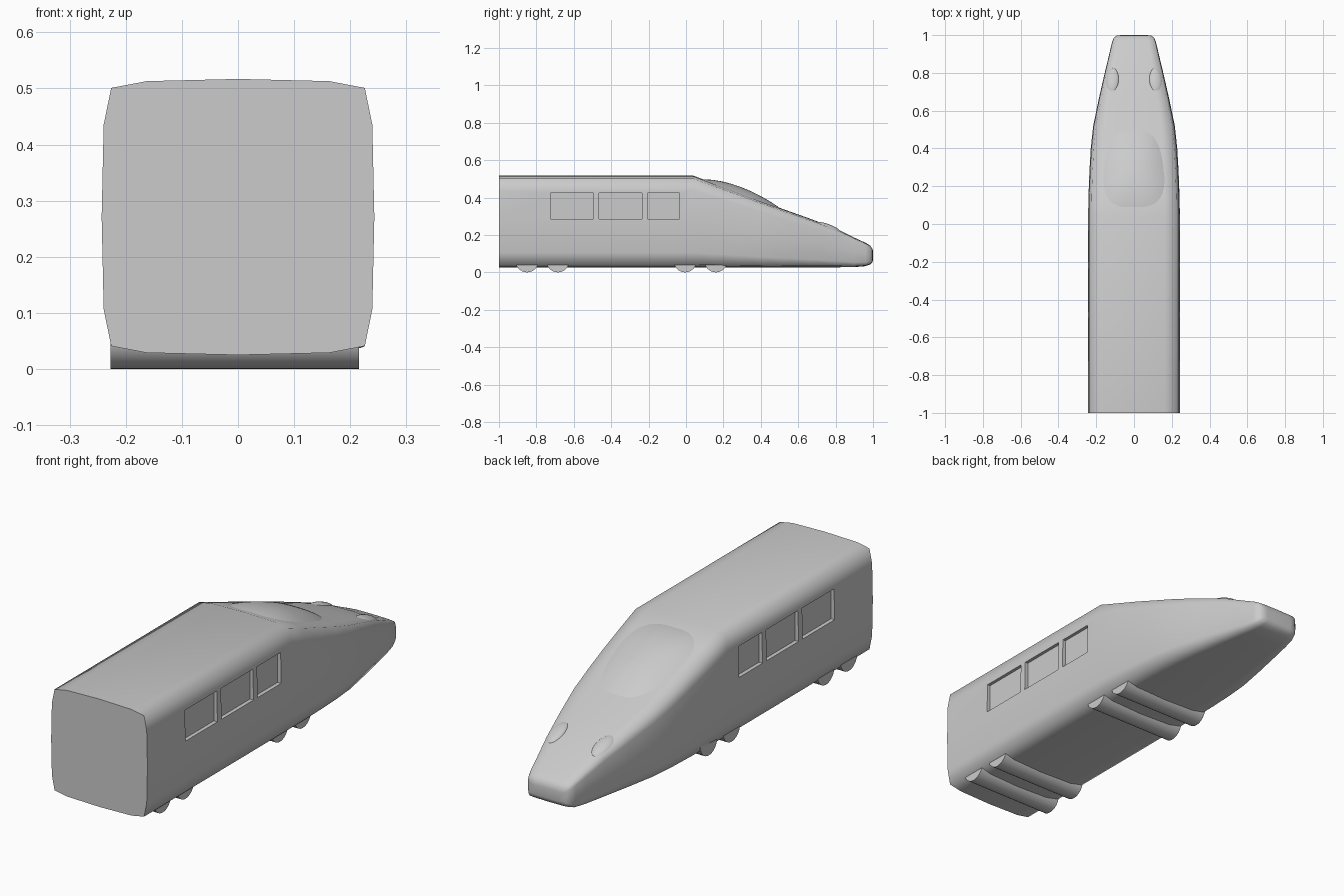
import bpy, bmesh, math

if "Cube" in bpy.data.objects:
    bpy.data.objects.remove(bpy.data.objects["Cube"])

def new_object(name, bm):
    bmesh.ops.recalc_face_normals(bm, faces=bm.faces)
    mesh = bpy.data.meshes.new(name)
    bm.to_mesh(mesh)
    bm.free()
    ob = bpy.data.objects.new(name, mesh)
    bpy.context.collection.objects.link(ob)
    return ob

def smooth(ob, deg):
    bpy.ops.object.select_all(action='DESELECT')
    ob.select_set(True)
    bpy.context.view_layer.objects.active = ob
    bpy.ops.object.shade_smooth_by_angle(angle=math.radians(deg))

# Cross-section quarter (fractions of half width / half height), mirrored to a ring
quarter = [(0, 1), (.67, .984), (.93, .935), (.985, .67), (1, 0)]
half = quarter + [(x, -z) for x, z in quarter[-2::-1]]
ring = half + [(-x, z) for x, z in half[-2:0:-1]]

# Stations along the body: y, half width, bottom z, top z
stations = [(-1, .243, .025, .517), (.04, .243, .025, .517), (.15, .241, .025, .475),
            (.28, .236, .025, .427), (.40, .229, .025, .381), (.52, .216, .025, .338),
            (.66, .187, .026, .288), (.80, .155, .027, .235), (.90, .131, .028, .186),
            (.96, .117, .033, .158), (.985, .108, .042, .143), (.997, .092, .054, .126),
            (1.0, .07, .065, .11)]

def top_z(y):
    for a, b in zip(stations, stations[1:]):
        if y <= b[0]:
            return a[3] + (b[3] - a[3]) * (y - a[0]) / (b[0] - a[0])
    return stations[-1][3]

# Body shell
bm = bmesh.new()
rows = []
for y, w, z0, z1 in stations:
    rows.append([bm.verts.new((w * x, y, (z0 + z1) / 2 + (z1 - z0) / 2 * z)) for x, z in ring])
n = len(ring)
for a, b in zip(rows, rows[1:]):
    for i in range(n):
        bm.faces.new((a[i], a[(i + 1) % n], b[(i + 1) % n], b[i]))
bm.faces.new(rows[0])
bm.faces.new(rows[-1])
body = new_object("train_body", bm)

# Recessed side windows
bm = bmesh.new()
for y0, y1 in ((-.725, -.495), (-.465, -.235), (-.205, -.035)):
    for s in (-1, 1):
        vs = bmesh.ops.create_cube(bm, size=1)["verts"]
        bmesh.ops.scale(bm, vec=(.1, y1 - y0, .14), verts=vs)
        bmesh.ops.translate(bm, vec=(s * .275, (y0 + y1) / 2, .355), verts=vs)
cutter = new_object("window_cutter", bm)
cutter.hide_render = True
mod = body.modifiers.new("windows", 'BOOLEAN')
mod.operation, mod.object, mod.solver = 'DIFFERENCE', cutter, 'EXACT'
bpy.context.view_layer.objects.active = body
bpy.ops.object.modifier_apply(modifier=mod.name)
bpy.data.objects.remove(cutter)
smooth(body, 72)

# Windshield: domed patch following the sloped nose, narrower to the front
bm = bmesh.new()
SEG, RINGS = 48, 10

def dome(r, t):
    c, s = math.cos(t), math.sin(t)
    u = r * math.copysign(abs(c) ** .75, c)
    v = r * math.copysign(abs(s) ** .75, s)
    y = .295 + .235 * v
    x = u * (.172 - .027 * v)
    return (x, y, top_z(y) - .012 + .046 * (1 - r ** 2.2))

centre = bm.verts.new(dome(0, 0))
prev = None
for k in range(1, RINGS + 1):
    cur = [bm.verts.new(dome(k / RINGS, 2 * math.pi * i / SEG)) for i in range(SEG)]
    for i in range(SEG):
        j = (i + 1) % SEG
        bm.faces.new((prev[i], cur[i], cur[j], prev[j]) if prev else (centre, cur[i], cur[j]))
    prev = cur
windshield = new_object("windshield", bm)
if windshield.data.polygons[0].normal.z < 0:
    windshield.data.flip_normals()
smooth(windshield, 60)

# Headlights: low ovals lying on the nose slope
for side, s in (("left", -1), ("right", 1)):
    bpy.ops.mesh.primitive_uv_sphere_add(segments=32, ring_count=16, radius=1,
        location=(s * .115, .76, .239), rotation=(-.36, s * .15, 0))
    lamp = bpy.context.object
    lamp.name = side + "_headlight"
    lamp.scale = (.036, .07, .018)
    smooth(lamp, 60)

# Wheel rollers across the underside
for i, y in enumerate((-.85, -.685, -.005, .16)):
    bpy.ops.mesh.primitive_cylinder_add(vertices=32, radius=.061, depth=.443,
        location=(-.006, y, .061), rotation=(0, math.pi / 2, 0))
    wheel = bpy.context.object
    wheel.name = f"wheel_roller_{i + 1}"
    smooth(wheel, 40)
